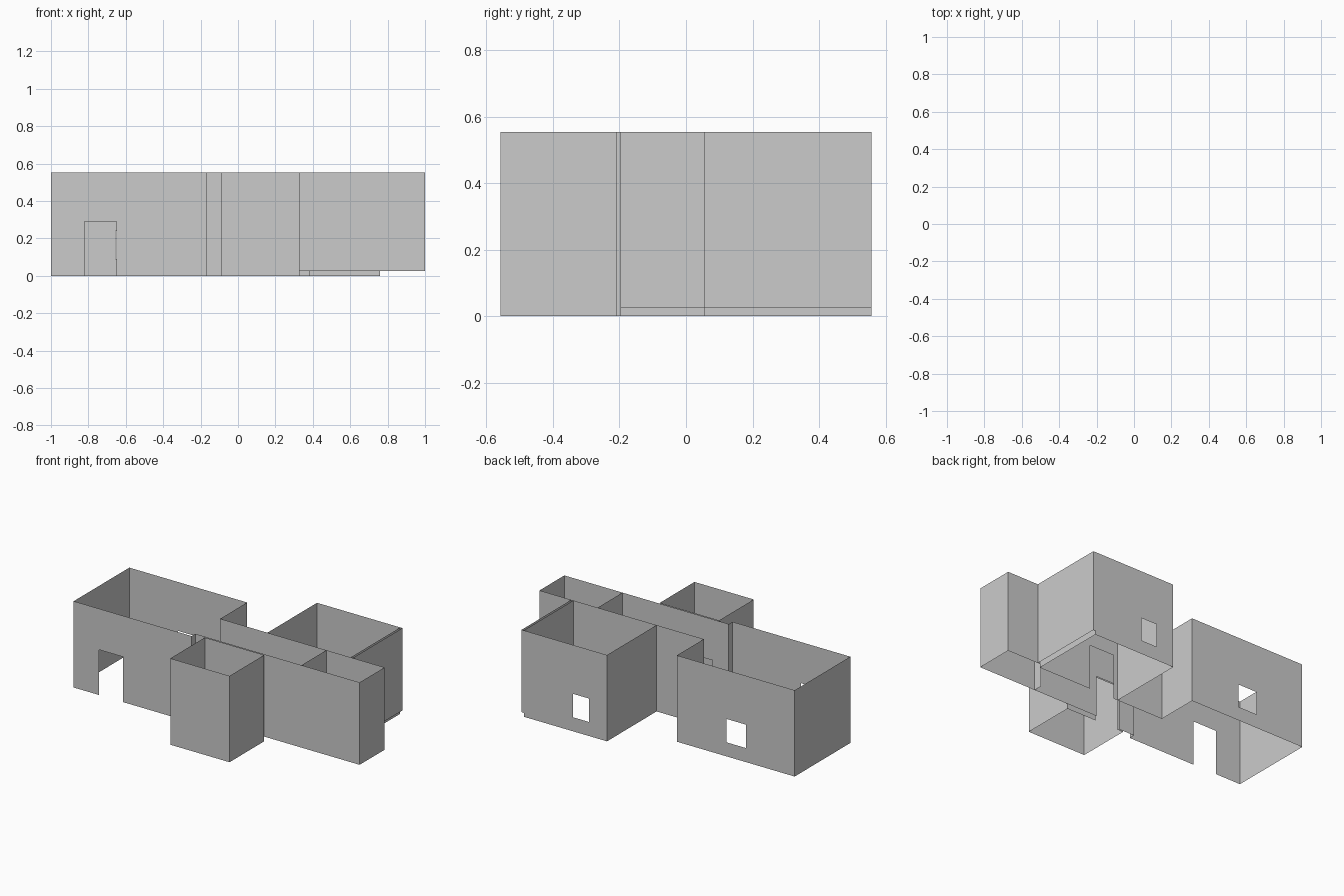
import bpy, bmesh

if "Cube" in bpy.data.objects:
    bpy.data.objects.remove(bpy.data.objects["Cube"])

TOP = 0.553
DOOR = 0.29            # door head height
SILL, HEAD = 0.09, 0.24  # window heights
RAISED = 0.025         # raised base of the right-hand walls

plaster = bpy.data.materials.new("grey plaster")
plaster.diffuse_color = (0.6, 0.6, 0.6, 1)
plaster.use_nodes = True
plaster.node_tree.nodes["Principled BSDF"].inputs["Base Color"].default_value = plaster.diffuse_color


def add_wall(bm, a, b, base=0.0, openings=()):
    """Thin wall from a to b; openings are (start, end, low, high), start/end on the wall's own axis."""
    axis = 0 if abs(b[0] - a[0]) > abs(b[1] - a[1]) else 1
    fixed = a[1 - axis]
    lo, hi = sorted((a[axis], b[axis]))
    us = sorted({lo, hi, *(v for o in openings for v in o[:2])})
    zs = sorted({base, TOP, *(v for o in openings for v in o[2:] if v > base)})

    def vert(u, z):
        return bm.verts.new((u, fixed, z) if axis == 0 else (fixed, u, z))

    for u0, u1 in zip(us, us[1:]):
        for z0, z1 in zip(zs, zs[1:]):
            um, zm = (u0 + u1) / 2, (z0 + z1) / 2
            if any(o[0] < um < o[1] and o[2] < zm < o[3] for o in openings):
                continue
            bm.faces.new([vert(u0, z0), vert(u1, z0), vert(u1, z1), vert(u0, z1)])


def make_walls(name, walls):
    bm = bmesh.new()
    for w in walls:
        add_wall(bm, *w)
    bmesh.ops.remove_doubles(bm, verts=bm.verts, dist=0.0005)
    mesh = bpy.data.meshes.new(name)
    bm.to_mesh(mesh)
    bm.free()
    mesh.materials.append(plaster)
    obj = bpy.data.objects.new(name, mesh)
    bpy.context.collection.objects.link(obj)


# Large left room: entrance door in front, window behind, open to the corridor
make_walls("main_room_walls", [
    ((-1, -0.235), (-0.165, -0.235), 0, [(-0.82, -0.65, 0, DOOR)]),
    ((-1, -0.235), (-1, 0.328)),
    ((-1, 0.328), (-0.165, 0.328), 0, [(-0.655, -0.517, SILL, HEAD)]),
    ((-0.165, 0.328), (-0.165, 0.055)),
    ((-0.165, -0.235), (-0.165, -0.197)),
])

# Corridor and small end room, with doors to the other rooms
front_door = (-0.05, 0.12, 0, DOOR)
make_walls("corridor_walls", [
    ((-0.165, -0.197), (0.12, -0.197), 0, [front_door]),
    ((0.12, -0.197), (1, -0.197), RAISED),
    ((-0.165, 0.055), (0.76, 0.055), 0, [(0.2, 0.38, 0, DOOR)]),
    ((0.76, 0.055), (1, 0.055), RAISED),
    ((1, -0.197), (1, 0.055), RAISED),
])
make_walls("end_room_partition", [
    ((0.588, -0.197), (0.588, 0.055), RAISED, [(-0.14, 0.02, 0, DOOR)]),
])

# Front room
make_walls("front_room_walls", [
    ((-0.09, -0.557), (0.33, -0.557)),
    ((-0.09, -0.557), (-0.09, -0.207)),
    ((0.33, -0.557), (0.33, -0.207)),
    ((-0.09, -0.207), (0.33, -0.207), 0, [front_door]),
])

# Back room with a window, and the second outer skin on its right side
make_walls("back_room_walls", [
    ((0.17, 0.055), (0.17, 0.557)),
    ((0.17, 0.557), (0.76, 0.557), 0, [(0.297, 0.41, SILL, HEAD)]),
    ((0.76, 0.055), (0.76, 0.557)),
])
make_walls("outer_side_wall", [
    ((0.775, 0.055), (0.775, 0.557), RAISED),
    ((0.76, 0.557), (0.775, 0.557), RAISED),
])
